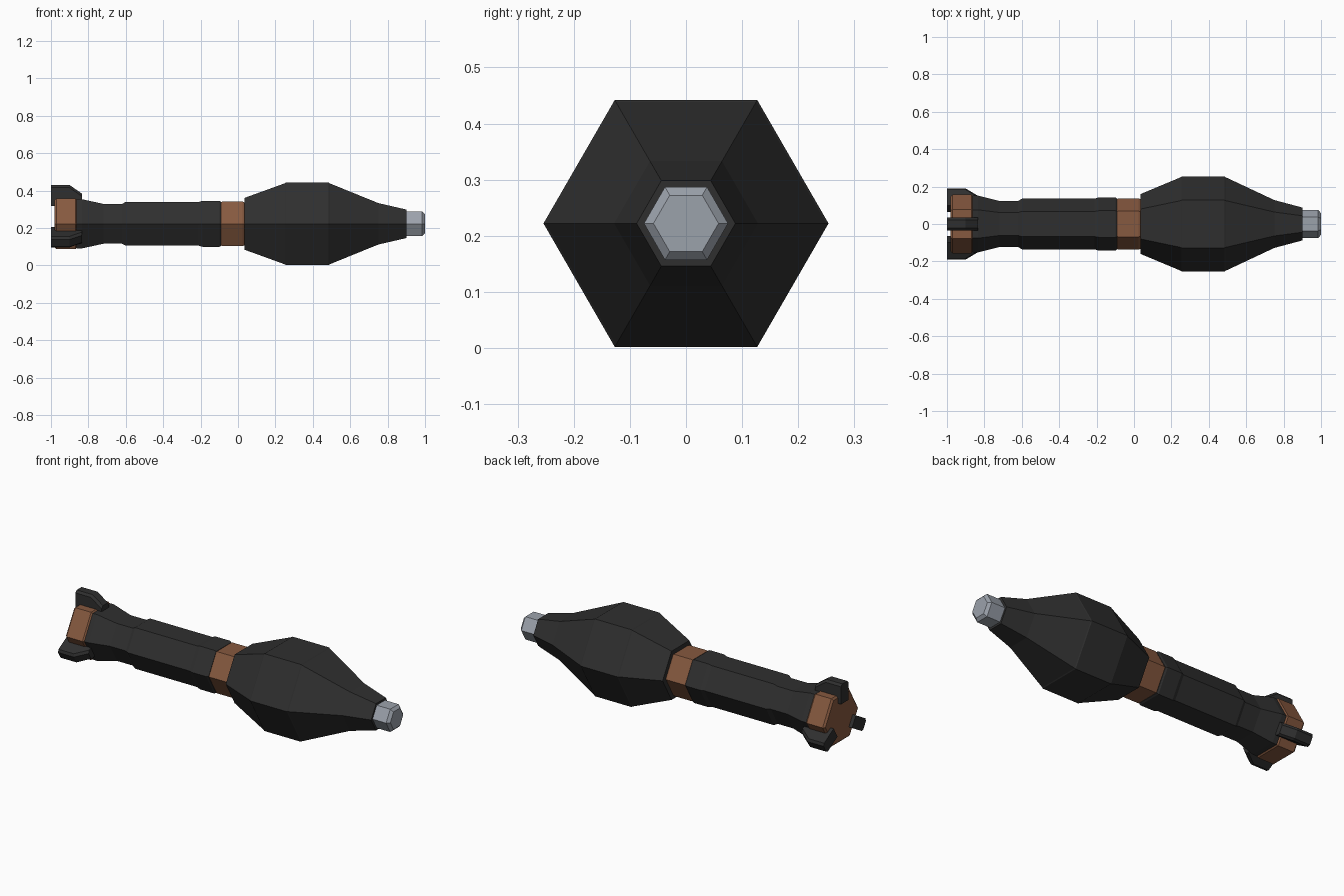
import bpy, bmesh
from math import cos, sin, pi, radians
from mathutils import Matrix, Vector

if "Cube" in bpy.data.objects:
    bpy.data.objects.remove(bpy.data.objects["Cube"])

CZ = 0.222  # height of the long axis


def material(name, rgb):
    m = bpy.data.materials.new(name)
    m.diffuse_color = (*rgb, 1)
    m.use_nodes = True
    m.node_tree.nodes["Principled BSDF"].inputs["Base Color"].default_value = m.diffuse_color
    return m


dark = material("dark_metal", (0.028, 0.028, 0.028))
copper = material("copper", (0.24, 0.10, 0.05))
steel = material("steel", (0.33, 0.36, 0.41))


def finish(name, bm, mat):
    bmesh.ops.recalc_face_normals(bm, faces=bm.faces)
    me = bpy.data.meshes.new(name)
    bm.to_mesh(me)
    bm.free()
    me.materials.append(mat)
    ob = bpy.data.objects.new(name, me)
    bpy.context.collection.objects.link(ob)
    return ob


def hex_lathe(name, profile, mat):
    """Closed six-sided body along x from (x, corner radius) pairs."""
    bm = bmesh.new()
    rings = [[bm.verts.new((x, r * cos(i * pi / 3), CZ + r * sin(i * pi / 3)))
              for i in range(6)] for x, r in profile]
    for a, b in zip(rings, rings[1:]):
        for i in range(6):
            j = (i + 1) % 6
            bm.faces.new((a[i], a[j], b[j], b[i]))
    bm.faces.new(rings[0])
    bm.faces.new(rings[-1])
    return finish(name, bm, mat)


def fin(name, angle):
    """Tail fin: side outline extruded across y, then turned about the axis."""
    outline = [(-1, 0.095), (-1, 0.207), (-0.9, 0.207), (-0.835, 0.162), (-0.835, 0.095)]
    bm = bmesh.new()
    face = bm.faces.new([bm.verts.new((x, -0.034, r)) for x, r in outline])
    ext = bmesh.ops.extrude_face_region(bm, geom=[face])
    bmesh.ops.translate(bm, vec=Vector((0, 0.068, 0)),
                        verts=[g for g in ext["geom"] if isinstance(g, bmesh.types.BMVert)])
    # chamfer the long outer edges
    edges = [e for e in bm.edges
             if all(v.co.z > 0.15 for v in e.verts)
             and abs(e.verts[0].co.y - e.verts[1].co.y) < 1e-5]
    bmesh.ops.bevel(bm, geom=edges, offset=0.012, segments=1, affect='EDGES')
    bm.transform(Matrix.Translation((0, 0, CZ)) @ Matrix.Rotation(angle, 4, 'X'))
    return finish(name, bm, dark)


# Tail tube with flared end and raised collar
hex_lathe("tail_tube", [(-0.87, 0.145), (-0.86, 0.152), (-0.835, 0.152), (-0.72, 0.123),
                        (-0.62, 0.123), (-0.60, 0.135), (-0.21, 0.135),
                        (-0.19, 0.142), (-0.10, 0.142), (-0.09, 0.136)], dark)

# Copper bands
hex_lathe("rear_band", [(-0.98, 0.146), (-0.97, 0.157), (-0.87, 0.157), (-0.86, 0.148)], copper)
hex_lathe("middle_band", [(-0.095, 0.13), (-0.085, 0.137), (0.0, 0.137),
                          (0.025, 0.137), (0.04, 0.13)], copper)

# Bulging head and nose tip
hex_lathe("head", [(0.035, 0.16), (0.25, 0.250), (0.255, 0.254), (0.485, 0.254),
                   (0.49, 0.250), (0.75, 0.128), (0.90, 0.088)], dark)
hex_lathe("nose_tip", [(0.89, 0.075), (0.985, 0.075), (1.0, 0.058)], steel)

# Three tail fins
for k in range(3):
    fin(f"tail_fin_{k + 1}", radians(120 * k))
